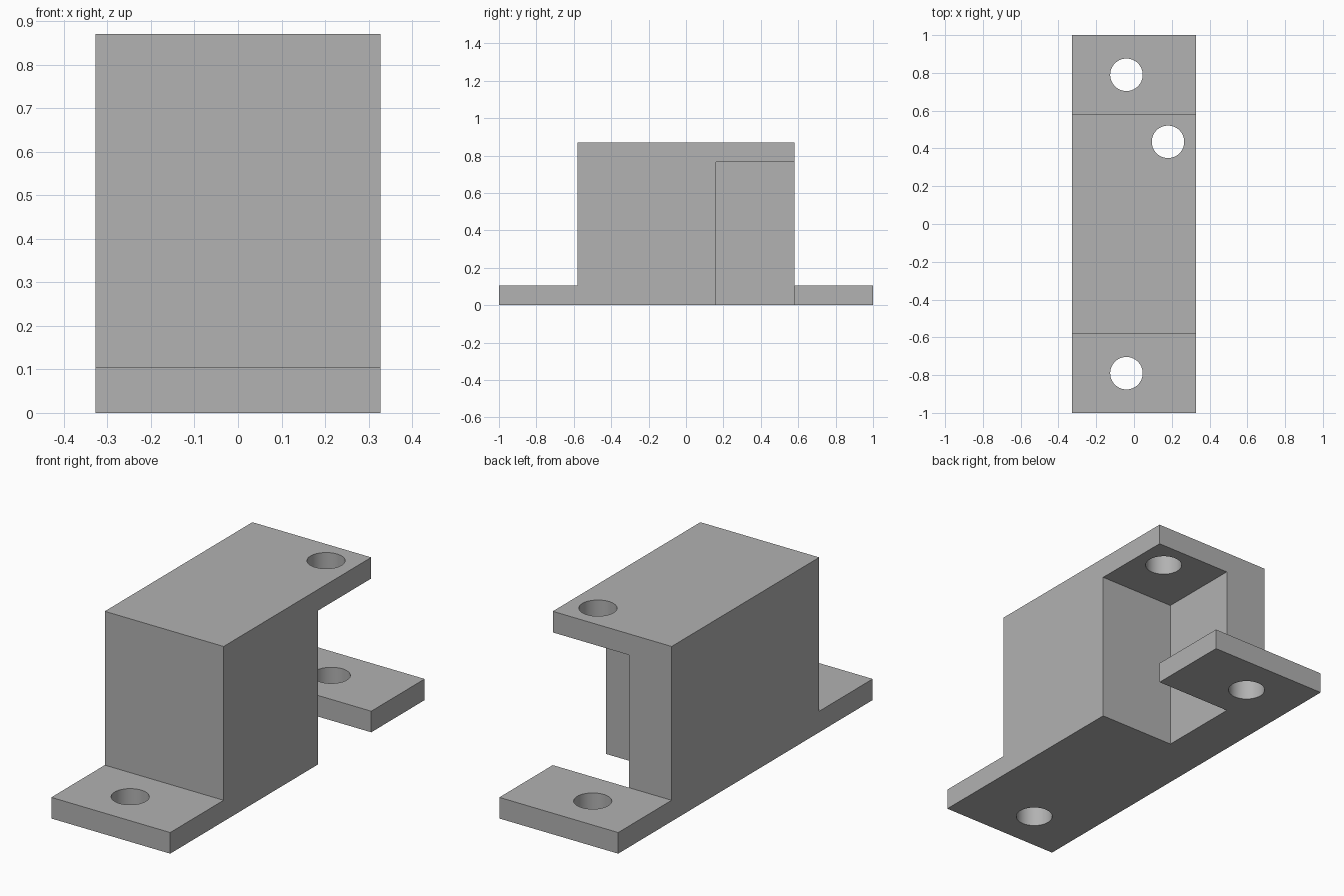
import bpy
import bmesh
from mathutils import Matrix, Vector

cube = bpy.data.objects.get("Cube")
if cube:
    bpy.data.objects.remove(cube, do_unlink=True)

HALF_W, HALF_L = 0.327, 1.0      # half width (x) and half length (y)
BLOCK, HEIGHT = 0.58, 0.87       # half length and height of the raised block
PLATE = 0.105                    # thickness of flanges and overhang
POCKET, HOLE_R = 0.42, 0.086     # pocket side and hole radius

grey = bpy.data.materials.new("plain grey")
grey.use_nodes = True
colour = (0.445, 0.445, 0.445, 1)
grey.diffuse_color = colour
grey.node_tree.nodes["Principled BSDF"].inputs["Base Color"].default_value = colour


def make_object(name, bm):
    bmesh.ops.recalc_face_normals(bm, faces=bm.faces)
    mesh = bpy.data.meshes.new(name)
    bm.to_mesh(mesh)
    bm.free()
    mesh.materials.append(grey)
    obj = bpy.data.objects.new(name, mesh)
    bpy.context.collection.objects.link(obj)
    return obj


def box(name, low, high):
    low, high = Vector(low), Vector(high)
    bm = bmesh.new()
    bmesh.ops.create_cube(bm, size=1, matrix=Matrix.Translation((low + high) / 2)
                          @ Matrix.Diagonal((*(high - low), 1)))
    return make_object(name, bm)


def drill(name, x, y, z):
    bm = bmesh.new()
    bmesh.ops.create_cone(bm, cap_ends=True, segments=64, radius1=HOLE_R,
                          radius2=HOLE_R, depth=PLATE * 2,
                          matrix=Matrix.Translation((x, y, z)))
    return make_object(name, bm)


# Hat-shaped side profile extruded across the width
half = [(HALF_L, 0), (HALF_L, PLATE), (BLOCK, PLATE), (BLOCK, HEIGHT)]
profile = half + [(-y, z) for y, z in reversed(half)]
bm = bmesh.new()
side = bm.faces.new([bm.verts.new((-HALF_W, y, z)) for y, z in profile])
extruded = bmesh.ops.extrude_face_region(bm, geom=[side])["geom"]
bmesh.ops.translate(bm, vec=(2 * HALF_W, 0, 0),
                    verts=[v for v in extruded if isinstance(v, bmesh.types.BMVert)])
bracket = make_object("mounting_bracket", bm)

# Corner pocket, flange holes and overhang hole
cutters = [
    box("pocket_cutter", (HALF_W - POCKET, BLOCK - POCKET, -0.1),
        (HALF_W + 0.1, BLOCK, HEIGHT - PLATE)),
    drill("front_hole_cutter", -0.04, -0.79, PLATE / 2),
    drill("back_hole_cutter", -0.04, 0.79, PLATE / 2),
    drill("top_hole_cutter", 0.18, 0.435, HEIGHT - PLATE / 2),
]
for cutter in cutters:
    cutter.hide_render = True
    cut = bracket.modifiers.new(cutter.name, "BOOLEAN")
    cut.operation = "DIFFERENCE"
    cut.solver = "EXACT"
    cut.object = cutter

# Apply the cuts and discard the cutters
bpy.context.view_layer.update()
graph = bpy.context.evaluated_depsgraph_get()
result = bpy.data.meshes.new_from_object(bracket.evaluated_get(graph))
bracket.modifiers.clear()
bracket.data = result
for cutter in cutters:
    bpy.data.objects.remove(cutter, do_unlink=True)

# Smooth hole walls, sharp edges elsewhere
bpy.ops.object.select_all(action="DESELECT")
bracket.select_set(True)
bpy.context.view_layer.objects.active = bracket
bpy.ops.object.shade_smooth_by_angle(angle=0.5)
